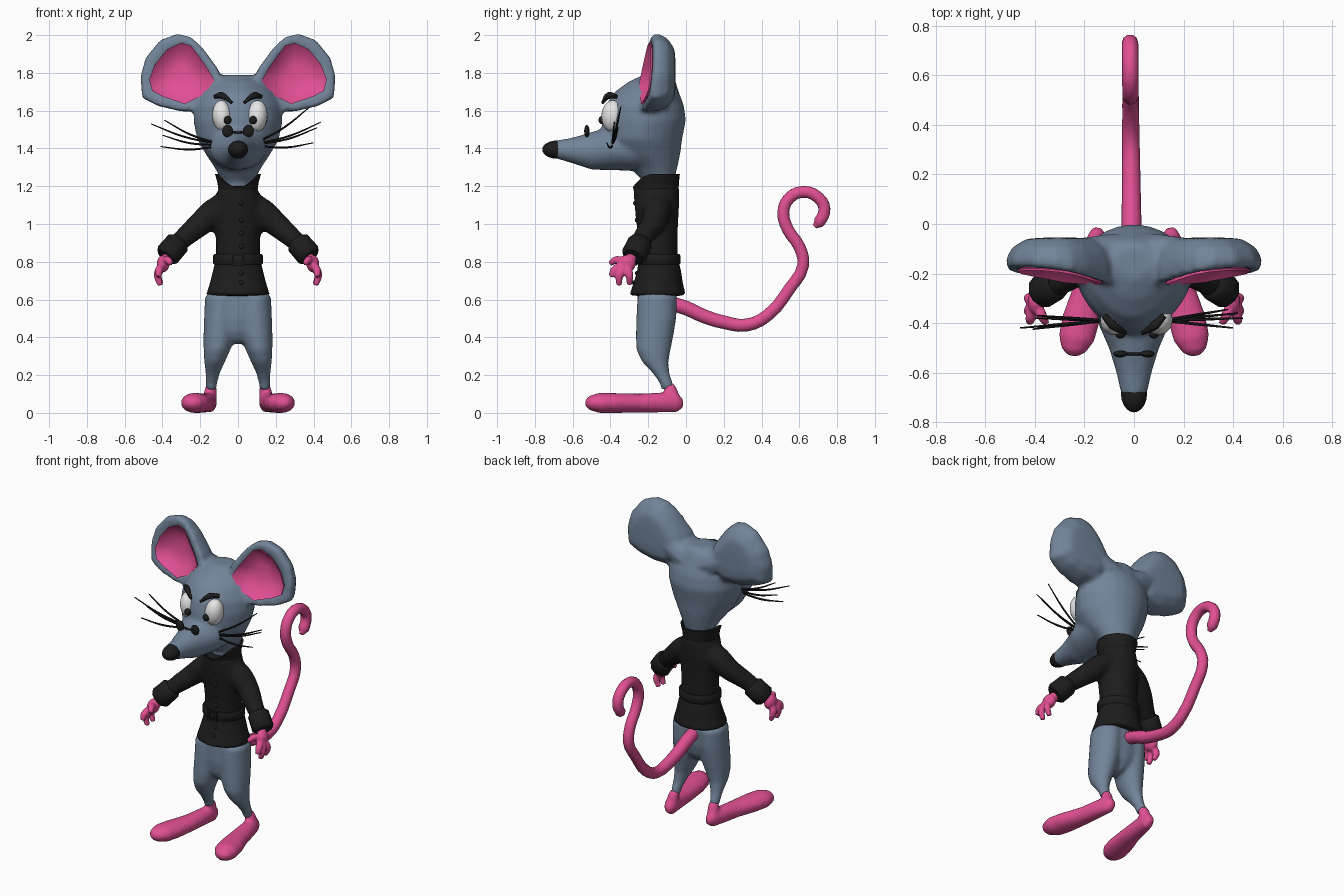
import bpy, bmesh, math
from mathutils import Vector, Matrix

if "Cube" in bpy.data.objects:
    bpy.data.objects.remove(bpy.data.objects["Cube"])

X, Y, Z = Vector((1, 0, 0)), Vector((0, 1, 0)), Vector((0, 0, 1))


def material(name, r, g, b):
    m = bpy.data.materials.new(name)
    m.use_nodes = True
    m.diffuse_color = (r, g, b, 1)
    m.node_tree.nodes["Principled BSDF"].inputs["Base Color"].default_value = (r, g, b, 1)
    return m


FUR = material("blue_grey_fur", .17, .23, .32)
PINK = material("pink_skin", .75, .08, .29)
BLACK = material("black", .012, .012, .012)
WHITE = material("eye_white", .8, .8, .8)


def to_mesh(bm):
    bmesh.ops.remove_doubles(bm, verts=bm.verts, dist=.0004)
    bmesh.ops.recalc_face_normals(bm, faces=bm.faces)
    me = bpy.data.meshes.new("part")
    bm.to_mesh(me)
    bm.free()
    return me


def skin(rings, caps=True):
    """Bridge equal rings of points, closing both ends."""
    bm = bmesh.new()
    vs = [[bm.verts.new(p) for p in ring] for ring in rings]
    n = len(vs[0])
    for a, b in zip(vs, vs[1:]):
        for j in range(n):
            bm.faces.new((a[j], a[(j + 1) % n], b[(j + 1) % n], b[j]))
    if caps:
        bm.faces.new(vs[0])
        bm.faces.new(vs[-1])
    return to_mesh(bm)


def loft(rows, u=X, v=Y, taper=0, n=24):
    """Elliptical sections: centre x, y, z, half width, half depth."""
    rings = []
    for x, y, z, ru, rv in rows:
        ring = []
        for k in range(n):
            c, s = math.cos(math.tau * k / n), math.sin(math.tau * k / n)
            ring.append(Vector((x, y, z)) + u * (ru * c * (1 - taper * max(0, -s))) + v * (rv * s))
        rings.append(ring)
    return skin(rings)


def tube(points, steps=5, sides=2):
    """Round tube through points x, y, z, radius."""
    cu = bpy.data.curves.new("path", "CURVE")
    cu.dimensions, cu.bevel_depth, cu.bevel_resolution = "3D", 1, sides
    cu.use_fill_caps, cu.resolution_u = True, steps
    sp = cu.splines.new("BEZIER")
    sp.bezier_points.add(len(points) - 1)
    for bp, p in zip(sp.bezier_points, points):
        bp.co, bp.radius = p[:3], p[3]
        bp.handle_left_type = bp.handle_right_type = "AUTO"
    ob = bpy.data.objects.new("path", cu)
    bpy.context.collection.objects.link(ob)
    dg = bpy.context.evaluated_depsgraph_get()
    me = bpy.data.meshes.new_from_object(ob.evaluated_get(dg))
    bpy.data.objects.remove(ob)
    bm = bmesh.new()
    bm.from_mesh(me)
    return to_mesh(bm)


def ball(centre, radii, tilt=0):
    bm = bmesh.new()
    mat = Matrix.Translation(centre) @ Matrix.Rotation(tilt, 4, "Y") @ Matrix.Diagonal((*radii, 1))
    bmesh.ops.create_uvsphere(bm, u_segments=20, v_segments=12, radius=1, matrix=mat)
    return to_mesh(bm)


def box(centre, size):
    bm = bmesh.new()
    bmesh.ops.create_cube(bm, size=1, matrix=Matrix.Translation(centre) @ Matrix.Diagonal((*size, 1)))
    return to_mesh(bm)


def build(name, parts, mat, mirror=False, voxel=0, smooth=6):
    """Join parts into one object; a voxel size melts them together."""
    bm = bmesh.new()
    for me in parts:
        bm.from_mesh(me)
    me = bpy.data.meshes.new(name)
    bm.to_mesh(me)
    bm.free()
    me.materials.append(mat)
    ob = bpy.data.objects.new(name, me)
    bpy.context.collection.objects.link(ob)
    bpy.ops.object.select_all(action="DESELECT")
    ob.select_set(True)
    bpy.context.view_layer.objects.active = ob
    bpy.ops.object.shade_smooth_by_angle(angle=.8)
    if mirror:
        ob.modifiers.new("mirror", "MIRROR").use_mirror_merge = False
    if voxel:
        r = ob.modifiers.new("melt", "REMESH")
        r.mode, r.voxel_size, r.use_smooth_shade = "VOXEL", voxel, True
        s = ob.modifiers.new("relax", "SMOOTH")
        s.factor, s.iterations = .5, smooth


# Ears: a rounded back, a rim that leans outward, and a dish with a pink lining
outer = [(.07, 1.72), (.11, 1.82), (.19, 1.93), (.25, 1.985), (.32, 2.003), (.41, 1.97),
         (.485, 1.88), (.513, 1.78), (.503, 1.67), (.42, 1.628), (.3, 1.6), (.17, 1.6)]
inner = [(.125, 1.76), (.165, 1.83), (.215, 1.9), (.25, 1.945), (.3, 1.96), (.375, 1.925),
         (.44, 1.845), (.47, 1.765), (.455, 1.705), (.4, 1.675), (.28, 1.635), (.18, 1.685)]


def ear_ring(outline, scale, depth, lean=1):
    ring = []
    for x, z in outline:
        x, z = .3 + (x - .3) * scale, 1.79 + (z - 1.79) * scale
        ring.append((x, depth - lean * (.12 * (2 - z) + .15 * (.5 - x)), z))
    return ring


ear_back = [ear_ring(outer, s, y, lean) for s, y, lean in
            ((.3, -.055, 0), (.65, -.06, 0), (.92, -.095, .1), (1.02, -.13, .4), (1.02, -.148, 1), (.97, -.155, 1))]
dish = ((1, -.152), (.7, -.105), (.3, -.09))
ear = skin(ear_back + [ear_ring(inner, s, y) for s, y in dish])
lining = skin([ear_ring(inner, s, y) for s, y in reversed(dish)]
              + [ear_ring(inner, s, y - .008) for s, y in dish])

# Head: tapered skull, snout and ears melted together
skull = loft([(0, -.15, 1.1, .075, .08), (0, -.145, 1.22, .085, .08), (0, -.17, 1.3, .125, .125),
              (0, -.215, 1.37, .172, .185), (0, -.235, 1.45, .218, .215), (0, -.222, 1.55, .238, .222),
              (0, -.218, 1.63, .228, .207), (0, -.208, 1.7, .19, .17), (0, -.18, 1.755, .14, .122),
              (0, -.155, 1.79, .08, .07)], taper=.22)
snout = loft([(0, -.25, 1.4, .16, .12), (0, -.4, 1.4, .147, .115), (0, -.5, 1.387, .102, .1),
              (0, -.6, 1.389, .072, .069), (0, -.7, 1.395, .05, .045)], X, Z)
ear_root = tube([(.02, -.13, 1.67, .095), (.13, -.115, 1.715, .075), (.24, -.108, 1.76, .048)])
build("head", [skull, snout, ear_root, ear], FUR, True, .014, 6)
build("ear_linings", [lining], PINK, True)

# Face
build("nose", [ball((0, -.684, 1.394), (.053, .077, .048))], BLACK)
build("eyes", [ball((-.083, -.388, 1.57), (.053, .06, .085), -.1),
               ball((.1, -.388, 1.57), (.056, .06, .085), .1)], WHITE)
build("pupils", [ball((x, -.445, 1.55), (.02, .018, .022)) for x in (-.055, .08)], BLACK)
build("eyebrows", [tube([(.122, -.37, 1.675, .012), (.085, -.408, 1.68, .019), (.033, -.442, 1.642, .008)])],
      BLACK, True)
build("spectacles", [ball((.055, -.525, 1.492), (.029, .014, .033)),
                     tube([(.04, -.525, 1.49, .006), (0, -.525, 1.483, .006)])], BLACK, True)
tips = [(.38, -.345, 1.62), (.44, -.38, 1.54), (.42, -.36, 1.51), (.4, -.42, 1.43),
        (-.46, -.42, 1.53), (-.39, -.37, 1.55), (-.4, -.38, 1.47), (-.41, -.425, 1.41)]
whiskers = []
for x, y, z in tips:
    root = Vector((math.copysign(.12, x), -.39, 1.41 + (z - 1.42) * .15))
    mid = root.lerp(Vector((x, y, z)), .5) - Z * .015
    whiskers.append(tube([(*root, .006), (*mid, .006), (x, y, z, .003)], 4, 1))
build("whiskers", whiskers, BLACK)

# Coat: flared body and sleeves
coat = loft([(0, -.15, .62, .172, .152), (0, -.148, .68, .152, .133), (0, -.142, .75, .134, .117),
             (0, -.147, .82, .117, .104), (0, -.149, .9, .117, .104), (0, -.152, 1, .124, .11),
             (0, -.154, 1.08, .13, .117), (0, -.156, 1.14, .12, .12), (0, -.157, 1.2, .1, .122)])
sleeve = tube([(.05, -.15, 1.1, .08), (.13, -.155, 1.058, .076), (.2, -.175, 1, .066),
               (.28, -.225, .932, .055), (.355, -.265, .865, .046)], 5, 4)
build("coat", [coat, sleeve], BLACK, True, .014, 4)
build("cuffs", [tube([(.308, -.238, .912, .05), (.318, -.243, .9, .066), (.374, -.275, .836, .068),
                      (.384, -.281, .825, .054)], 2, 3)], BLACK, True)

# Standing collar, dipping at the throat
collar_rings = []
for t, grow in ((0, 0), (.6, .01), (1, .022), (1, .008), (.5, -.004), (0, -.015)):
    ring = []
    for k in range(32):
        a = math.tau * k / 32
        c, s = math.cos(a), math.sin(a)
        top = 1.266 - .072 * max(0, -s) ** 2.5
        ring.append(((.1 + grow) * c, -.157 + (.116 + grow * .4) * s, 1.16 + (top - 1.16) * t))
    collar_rings.append(ring)
build("collar", [skin(collar_rings, False)], BLACK)

# Belt, buckle and buttons
build("belt", [loft([(0, -.147, z, .126 + e, .112 + e) for z, e in
                     ((.785, 0), (.793, .006), (.832, .006), (.84, 0))], n=32)], BLACK)
build("buckle", [box((0, -.266, .813 + dz), (.066, .014, .012)) for dz in (-.026, .026)]
      + [box((dx, -.266, .813), (.012, .014, .06)) for dx in (-.027, .027)], BLACK)
build("buttons", [ball((.018, y, z), (.012, .009, .012)) for y, z in
                  ((-.271, 1.11), (-.262, 1.02), (-.258, .95), (-.252, .88), (-.261, .74), (-.278, .69))],
      BLACK)

# Hips and legs
hips = loft([(0, -.153, .68, .14, .1), (0, -.153, .6, .166, .105), (0, -.156, .5, .163, .104),
             (0, -.16, .43, .12, .09), (0, -.165, .38, .04, .06), (0, -.165, .365, .015, .03)])
leg = loft([(.09, -.153, .62, .085, .105), (.093, -.157, .5, .087, .106), (.1, -.167, .4, .083, .099),
            (.112, -.172, .33, .07, .09), (.124, -.163, .27, .055, .07), (.134, -.132, .21, .038, .044),
            (.14, -.105, .16, .03, .036), (.142, -.095, .12, .027, .034)])
build("legs", [hips, leg], FUR, True, .013, 5)

# Long splayed feet with ankles
across = Vector((.98, .2, 0))
foot = loft([(.145, -.015, .05, .02, .022), (.149, -.05, .056, .038, .054), (.162, -.12, .055, .048, .053),
             (.182, -.25, .052, .06, .05), (.213, -.38, .052, .076, .053), (.232, -.46, .053, .073, .053),
             (.245, -.51, .053, .05, .038), (.25, -.533, .053, .02, .015)], across, Z)
ankle = tube([(.142, -.09, .145, .031), (.146, -.075, .1, .036), (.15, -.07, .05, .04)], 4, 3)
build("feet", [foot, ankle], PINK, True, .011, 4)

# Hands: palm, thumb and three curled fingers
fingers = [((.375, -.365, .81), (.355, -.402, .79)), ((.418, -.38, .755), (.42, -.395, .72)),
           ((.425, -.35, .735), (.412, -.355, .675)), ((.425, -.3, .735), (.408, -.3, .68))]
hand = [ball((.396, -.315, .79), (.034, .05, .046)),
        tube([(.36, -.27, .85, .03), (.39, -.31, .79, .028)], 3, 3)]
hand += [tube([(.395, -.32, .785, .022), (*a, .022), (*b, .015)], 4, 3) for a, b in fingers]
build("hands", hand, PINK, True, .007, 3)

# Tail: low sweep rising into a hook
path = [(-.08, .58), (0, .555), (.1, .51), (.2, .48), (.32, .465), (.43, .515), (.55, .66), (.62, .78),
        (.6, .88), (.54, .97), (.515, 1.06), (.545, 1.135), (.62, 1.17), (.7, 1.14), (.733, 1.08), (.705, 1.01)]
tail = [(-.01 - .008 * max(0, y), y, z, .04 - .007 * min(1, max(0, y * 2))) for y, z in path]
build("tail", [tube(tail + [(-.015, .68, .985, .012)], 3, 3)], PINK)
